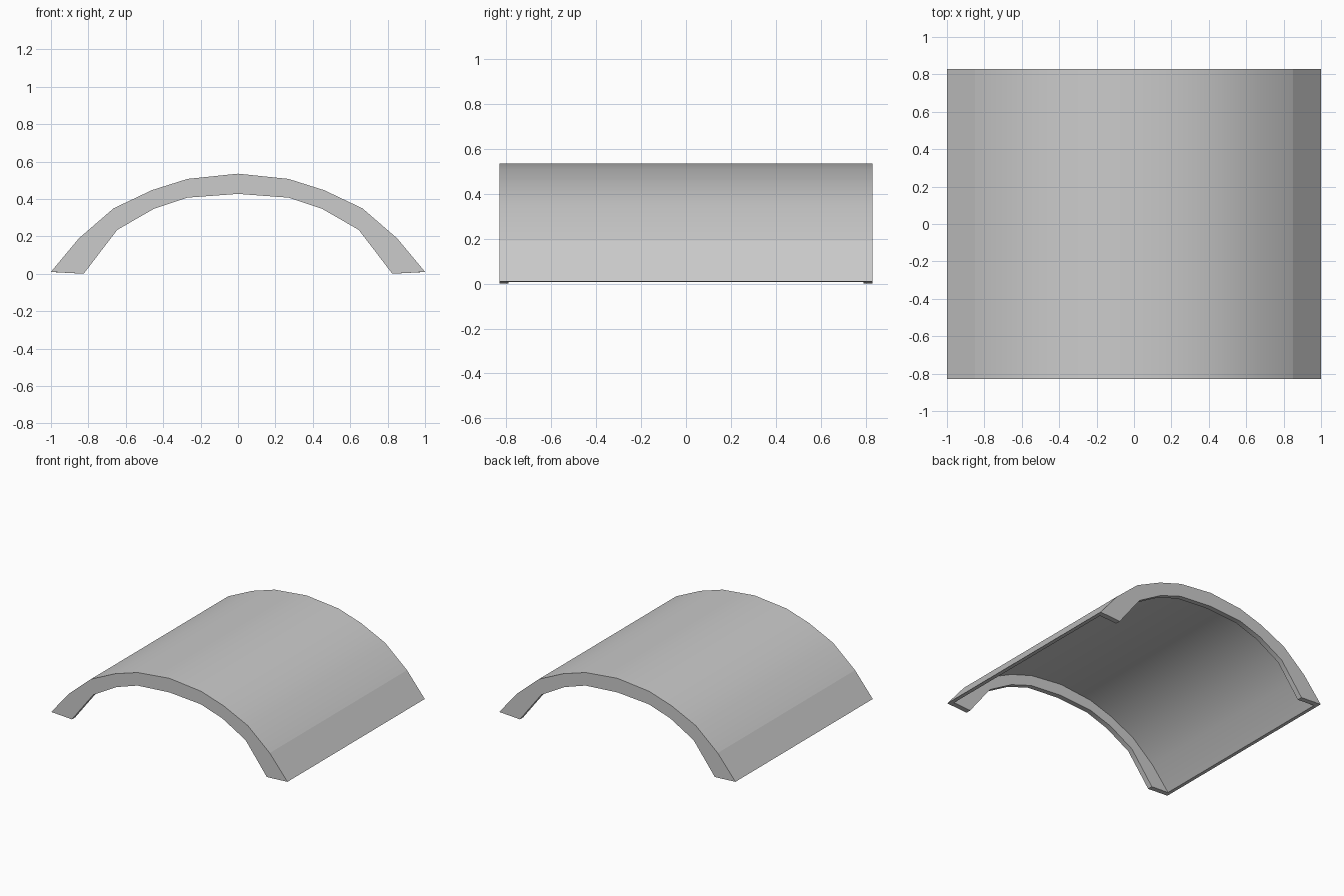
import bpy, bmesh, math

if "Cube" in bpy.data.objects:
    bpy.data.objects.remove(bpy.data.objects["Cube"])

# Half profiles (x, z) from the foot to the crown
OUTER = [(1.0, .01), (.85, .19), (.665, .35), (.46, .447), (.27, .507), (0, .535)]
RIB = [(.825, .0), (.735, .118), (.645, .235), (.45, .347), (.27, .407), (0, .427)]
SKIN = [(.972, .008), (.832, .176), (.652, .331), (.452, .428), (.267, .487), (0, .515)]
END, RIB_Y = .83, .79


def full(half):
    """Mirror a half profile across x = 0."""
    return half + [(-x, z) for x, z in half[-2::-1]]


def build_arch():
    bm = bmesh.new()
    rings = []
    # Lengthwise section at each profile point: thin roof with a deep rib at both ends
    for o, r, s in zip(full(OUTER), full(RIB), full(SKIN)):
        half = [(o, -END), (r, -END), (r, -RIB_Y), (s, -RIB_Y)]
        section = half + [(p, -y) for p, y in reversed(half)]
        rings.append([bm.verts.new((p[0], y, p[1])) for p, y in section])
    # Skin neighbouring sections
    last = len(rings) - 2
    for i, (a, b) in enumerate(zip(rings, rings[1:])):
        for j in range(8):
            k = (j + 1) % 8
            f = bm.faces.new((a[j], a[k], b[k], b[j]))
            f.smooth = not (j == 7 and i in (0, last))  # crisp lowest roof strips
    # Close the two feet
    for ring in (rings[0], rings[-1]):
        bm.faces.new(ring)
    bmesh.ops.recalc_face_normals(bm, faces=bm.faces)
    # Keep corners and the lowest roof creases sharp
    for e in bm.edges:
        flat = any(not f.smooth for f in e.link_faces)
        e.smooth = not flat and e.calc_face_angle(0) < math.radians(35)
    mesh = bpy.data.meshes.new("arched_roof")
    bm.to_mesh(mesh)
    bm.free()
    obj = bpy.data.objects.new("arched_roof", mesh)
    bpy.context.collection.objects.link(obj)
    return obj


build_arch()
